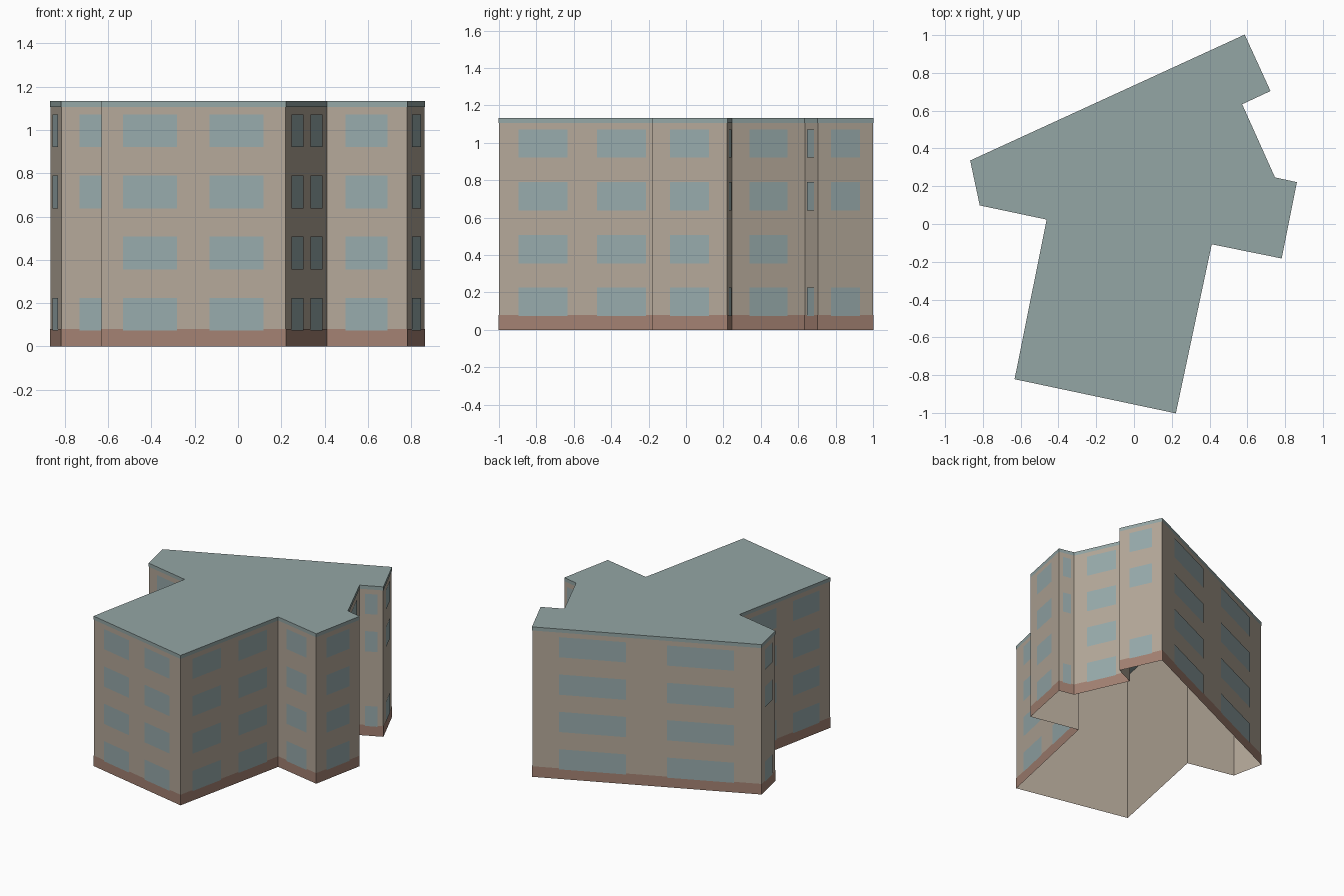
import bpy, bmesh
from mathutils import Vector

cube = bpy.data.objects.get("Cube")
if cube:
    bpy.data.objects.remove(cube, do_unlink=True)


def material(name, rgb):
    linear = [(c / 255 / 12.92) if c < 11 else ((c / 255 + 0.055) / 1.055) ** 2.4 for c in rgb]
    m = bpy.data.materials.new(name)
    m.use_nodes = True
    m.diffuse_color = (*linear, 1)
    m.node_tree.nodes["Principled BSDF"].inputs["Base Color"].default_value = (*linear, 1)
    return m


wall_mat = material("beige plaster", (180, 168, 153))
roof_mat = material("grey teal roofing", (148, 166, 165))
glass_mat = material("blue grey glass", (151, 170, 171))
base_mat = material("red brown base", (163, 129, 114))

# Footprint, counter-clockwise from the front left corner
FOOTPRINT = [Vector(p) for p in (
    (-0.63, -0.82), (0.22, -1.0), (0.41, -0.105), (0.78, -0.18),
    (0.86, 0.22), (0.745, 0.245), (0.57, 0.635), (0.72, 0.705),
    (0.585, 1.0), (-0.865, 0.335), (-0.815, 0.1), (-0.46, 0.025))]
N = len(FOOTPRINT)
TOP = 1.133
WALL_TOP = 1.106
BASE_TOP = 0.08
ROWS = [(0.073, 0.225), (0.355, 0.508), (0.637, 0.79), (0.92, 1.072)]


def outward(i):
    d = (FOOTPRINT[(i + 1) % N] - FOOTPRINT[i]).normalized()
    return Vector((d.y, -d.x))


def outline(offset):
    """Footprint pushed outward with mitred corners."""
    points = []
    for i, p in enumerate(FOOTPRINT):
        a, b = outward(i - 1), outward(i)
        points.append(p + (a + b) * offset / (1 + a.dot(b)))
    return points


def finish(name, bm, mat):
    mesh = bpy.data.meshes.new(name)
    bm.to_mesh(mesh)
    bm.free()
    mesh.materials.append(mat)
    obj = bpy.data.objects.new(name, mesh)
    bpy.context.collection.objects.link(obj)


def ring(name, offset, z0, z1, mat, capped=False):
    """Band of wall faces around the footprint, open below."""
    bm = bmesh.new()
    pts = outline(offset)
    low = [bm.verts.new((p.x, p.y, z0)) for p in pts]
    high = [bm.verts.new((p.x, p.y, z1)) for p in pts]
    for i in range(N):
        j = (i + 1) % N
        bm.faces.new((low[i], low[j], high[j], high[i]))
    if capped:
        bm.faces.new(high)
    finish(name, bm, mat)


ring("walls", 0, 0, TOP - 0.002, wall_mat)
ring("base_band", 0.002, 0, BASE_TOP, base_mat)
ring("roof", 0.002, WALL_TOP, TOP, roof_mat, capped=True)

# Windows: two columns on long walls, one on short ones
bm = bmesh.new()
for i in range(N):
    a, b = FOOTPRINT[i], FOOTPRINT[(i + 1) % N]
    length = (b - a).length
    columns = [(0.118, 0.41), (0.588, 0.88)] if length > 0.6 else [(0.235, 0.76)]
    push = outward(i) * 0.004
    for row, (z0, z1) in enumerate(ROWS):
        # The smallest walls have no window on the second floor
        if row == 1 and length < 0.37:
            continue
        for s, t in columns:
            p, q = a.lerp(b, s) + push, a.lerp(b, t) + push
            bm.faces.new([bm.verts.new(v) for v in (
                (p.x, p.y, z0), (q.x, q.y, z0), (q.x, q.y, z1), (p.x, p.y, z1))])
finish("windows", bm, glass_mat)
